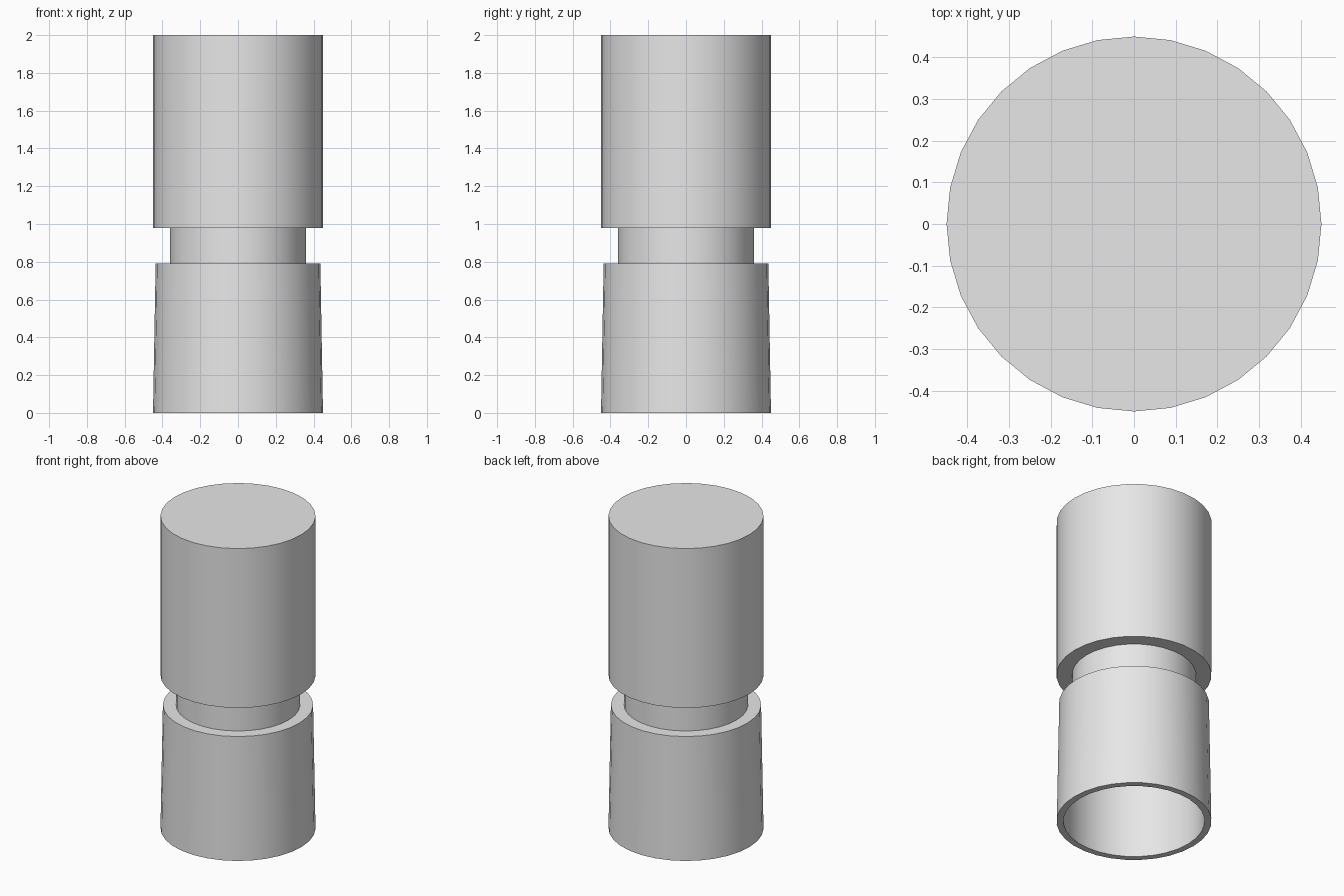
import bpy, bmesh, math

if "Cube" in bpy.data.objects:
    bpy.data.objects.remove(bpy.data.objects["Cube"], do_unlink=True)

SIDES = 32

grey = bpy.data.materials.new("light grey")
grey.use_nodes = True
grey.diffuse_color = (0.8, 0.8, 0.8, 1)
grey.node_tree.nodes["Principled BSDF"].inputs["Base Color"].default_value = (0.8, 0.8, 0.8, 1)


def lathe(name, profile):
    """Spin (radius, z) points about z; a radius of 0 closes to a flat cap."""
    bm = bmesh.new()
    rings = []
    for r, z in profile:
        rings.append([bm.verts.new((r * math.cos(2 * math.pi * i / SIDES),
                                    r * math.sin(2 * math.pi * i / SIDES), z))
                      for i in range(SIDES)])
    for a, b in zip(rings, rings[1:]):
        for i in range(SIDES):
            j = (i + 1) % SIDES
            bm.faces.new((a[i], a[j], b[j], b[i]))
    bm.faces.new(rings[0])
    bm.faces.new(rings[-1])
    bmesh.ops.recalc_face_normals(bm, faces=bm.faces)
    mesh = bpy.data.meshes.new(name)
    bm.to_mesh(mesh)
    bm.free()
    mesh.materials.append(grey)
    obj = bpy.data.objects.new(name, mesh)
    bpy.context.collection.objects.link(obj)
    bpy.ops.object.select_all(action='DESELECT')
    obj.select_set(True)
    bpy.context.view_layer.objects.active = obj
    bpy.ops.object.shade_smooth_by_angle(angle=math.radians(30))
    return obj


# One continuous body: hollow socket, tapered sleeve, neck, upper cylinder
lathe("hollow_body", [
    (0.41, 0.74), (0.41, 0.0),      # socket ceiling and inner wall
    (0.45, 0.0), (0.436, 0.79),     # rim and tapered sleeve
    (0.36, 0.79), (0.36, 0.98),     # shoulder and neck
    (0.45, 0.98), (0.45, 2.0),      # upper cylinder and top cap
])
